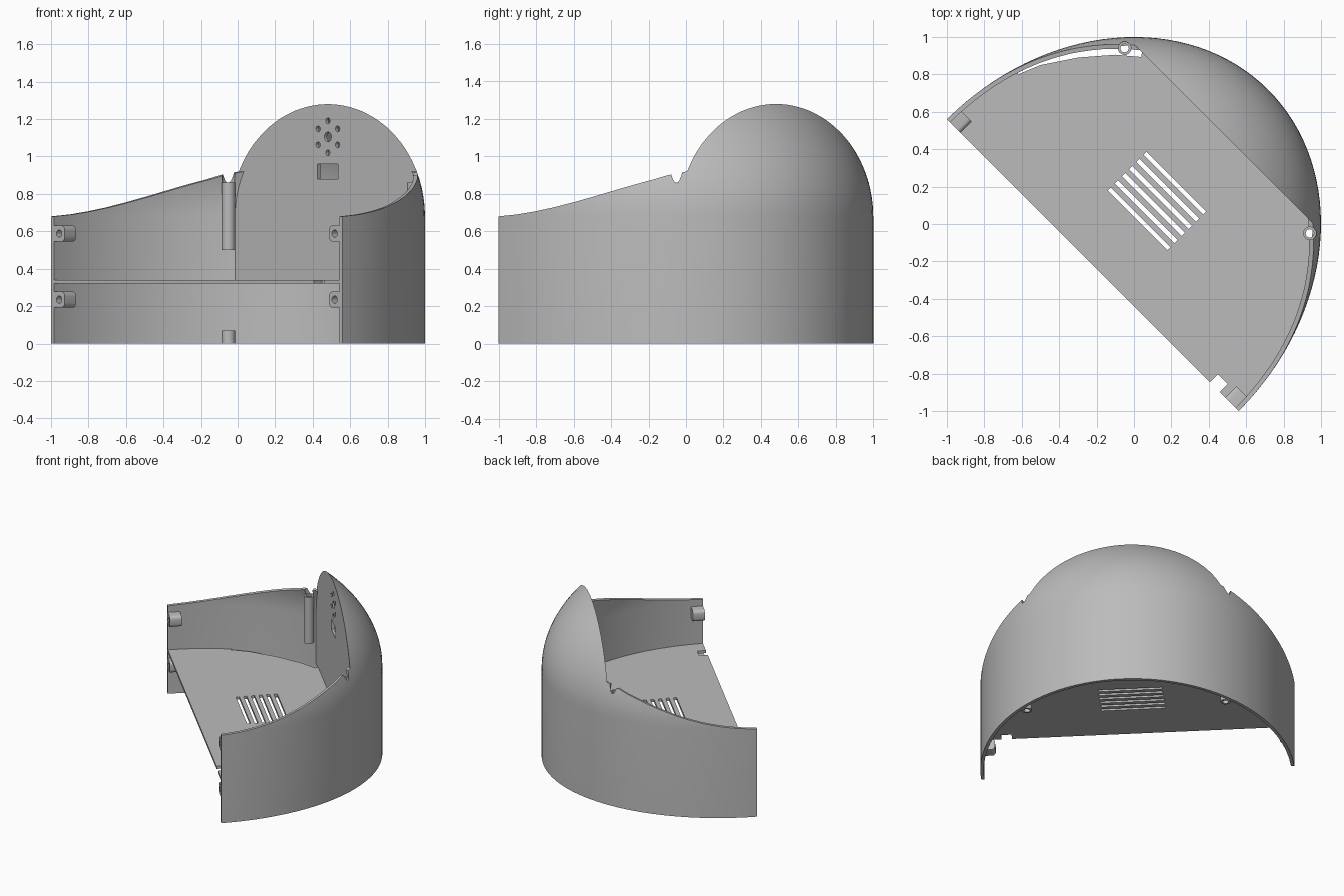
import bpy, bmesh, math
from mathutils import Matrix, Vector

if "Cube" in bpy.data.objects:
    bpy.data.objects.remove(bpy.data.objects["Cube"])

# Local frame: X = depth axis (back positive), Y = width axis; turned 45 deg at the end
U0, A, B, C, ZS = -0.311, 1.103, 1.326, 0.903, 0.68   # centre, half width, depth, dome rise, spring line
FACE = 0.68
grey = bpy.data.materials.new("warm_grey")
grey.diffuse_color = (0.5, 0.5, 0.5, 1)
grey.use_nodes = True
grey.node_tree.nodes["Principled BSDF"].inputs["Base Color"].default_value = grey.diffuse_color
parts = []


def finish(name, bm):
    bmesh.ops.recalc_face_normals(bm, faces=bm.faces)
    me = bpy.data.meshes.new(name)
    bm.to_mesh(me)
    bm.free()
    ob = bpy.data.objects.new(name, me)
    bpy.context.collection.objects.link(ob)
    me.materials.append(grey)
    return ob


def box(name, u, v, z):
    bm = bmesh.new()
    bmesh.ops.create_cube(bm, size=1)
    for p in bm.verts:
        p.co = [(r[0] + r[1]) / 2 + c * (r[1] - r[0]) for r, c in zip((u, v, z), p.co)]
    return finish(name, bm)


def rod(name, centre, r, length, axis='Z', n=24):
    bm = bmesh.new()
    m = Matrix.Rotation(math.pi / 2, 4, 'Y') if axis == 'X' else Matrix()
    bmesh.ops.create_cone(bm, cap_ends=True, segments=n, radius1=r, radius2=r, depth=length,
                          matrix=Matrix.Translation(centre) @ m)
    return finish(name, bm)


def prism(name, pts, lo, hi, upright=False):
    """Extrude a plan outline along z, or a side outline (u, z) along the width."""
    bm = bmesh.new()
    f = bm.faces.new([bm.verts.new((p[0], lo, p[1]) if upright else (p[0], p[1], lo)) for p in pts])
    ext = bmesh.ops.extrude_face_region(bm, geom=[f])["geom"]
    d = Vector((0, hi - lo, 0)) if upright else Vector((0, 0, hi - lo))
    bmesh.ops.translate(bm, vec=d, verts=[g for g in ext if isinstance(g, bmesh.types.BMVert)])
    return finish(name, bm)


def dome(name, t, bottom, n=128, rows=28):
    """Elliptical drum with an ellipsoid cap, inset by t."""
    bm = bmesh.new()
    prof = [(1, bottom)] + [(math.cos(k * math.pi / 2 / rows), ZS + (C - t) * math.sin(k * math.pi / 2 / rows))
                            for k in range(rows)]
    rings = [[bm.verts.new((U0 + (B - t) * s * math.cos(2 * math.pi * i / n),
                            (A - t) * s * math.sin(2 * math.pi * i / n), z)) for i in range(n)] for s, z in prof]
    for lo, hi in zip(rings, rings[1:]):
        for i in range(n):
            bm.faces.new((lo[i], lo[(i + 1) % n], hi[(i + 1) % n], hi[i]))
    top = bm.verts.new((U0, 0, ZS + C - t))
    for i in range(n):
        bm.faces.new((rings[-1][i], rings[-1][(i + 1) % n], top))
    bm.faces.new(rings[0])
    return finish(name, bm)


def combine(ob, tool, op='DIFFERENCE'):
    m = ob.modifiers.new("cut", 'BOOLEAN')
    m.operation, m.object, m.solver = op, tool, 'EXACT'
    bpy.context.view_layer.objects.active = ob
    bpy.ops.object.modifier_apply(modifier=m.name)
    bpy.data.objects.remove(tool)
    return ob


def plan(x, y):
    return ((x + y) / math.sqrt(2), (y - x) / math.sqrt(2))


# Shell: hollow dome, open at the front, with a sweeping rim up to the upright face
shell = dome("shell", 0, 0)
combine(shell, dome("hollow", 0.024, -0.2))
rim = [(U0, 0.68), (-0.18, 0.69), (-0.06, 0.706), (0.06, 0.728), (0.177, 0.756), (0.28, 0.785),
       (0.38, 0.817), (0.47, 0.848), (0.555, 0.877), (0.61, 0.9), (FACE, 0.92)]
combine(shell, prism("opening", [(-2, -1), (U0, -1)] + rim + [(FACE, 2), (-2, 2)], -2, 2, True))
post = plan(-0.05, 0.94)
for s in (1, -1):
    combine(shell, rod("rim_notch", (post[0], s * post[1], 1.045), 0.034, 0.4))
parts.append(shell)

# Upright face with a ring of holes and a window
face = box("upright_face", (FACE, FACE + 0.02), (-1, 1), (0.33, 1.5))
combine(face, dome("face_outline", 0.004, 0), 'INTERSECT')
for k in range(6):
    a = math.radians(90 + 60 * k)
    combine(face, rod("hole", (FACE, 0.085 * math.cos(a), 1.105 + 0.085 * math.sin(a)), 0.016, 0.2, 'X', 16))
combine(face, rod("hole", (FACE, 0, 1.105), 0.026, 0.2, 'X'))
combine(face, box("window", (0.6, 0.8), (-0.078, 0.078), (0.88, 0.96)))
parts.append(face)

# Floor plate with vent slots, corner notch and a side gap
floor = box("floor_plate", (U0, 2), (-2, 2), (0.32, 0.34))
combine(floor, dome("floor_outline", 0.02, 0), 'INTERSECT')
for k in range(6):
    u = 0.039 + 0.054 * k
    combine(floor, box("slot", (u - 0.012, u + 0.012), (-0.225, 0.225), (0.2, 0.5)))
combine(floor, box("corner_notch", (-0.4, -0.25), (-0.96, -0.885), (0.2, 0.5)))
gap = [(-0.62, 0.8), (-0.5, 0.85), (-0.3, 0.89), (-0.1, 0.905), (0.04, 0.893), (0.06, 1.1), (-0.62, 1.1)]
combine(floor, prism("side_gap", [plan(*p) for p in gap], 0.2, 0.5))
parts.append(floor)

for s, side in ((1, "left"), (-1, "right")):
    # Screw bosses at the wall ends
    for z, level in ((0.588, "upper"), (0.235, "lower")):
        v = sorted((s * 1.0, s * 1.09))
        boss = box(f"{level}_boss_{side}", (U0, U0 + 0.085), v, (z - 0.043, z + 0.043))
        bm = bmesh.new()
        bm.from_mesh(boss.data)
        edges = [e for e in bm.edges if all(abs(p.co.y - s * 1.0) < 1e-4 for p in e.verts)
                 and abs(e.verts[0].co.z - e.verts[1].co.z) < 1e-4
                 and abs(e.verts[0].co.x - e.verts[1].co.x) > 0.01]
        bmesh.ops.bevel(bm, geom=edges, offset=0.025, segments=4, profile=0.5, affect='EDGES')
        bm.to_mesh(boss.data)
        bm.free()
        combine(boss, rod("screw_hole", (U0, s * 1.042, z), 0.02, 0.12, 'X', 16))
        parts.append(boss)
    # Screw tubes beside the face, and short feet below them
    for name, lo, hi in (("screw_tube", 0.5, 0.86), ("screw_foot", 0, 0.07)):
        c = (post[0], s * post[1], (lo + hi) / 2)
        tube = rod(f"{name}_{side}", c, 0.036, hi - lo)
        combine(tube, rod("bore", c, 0.022, 1))
        parts.append(tube)
    # Clear the bore through the floor
    combine(floor, rod("floor_bore", (post[0], s * post[1], 0.33), 0.022, 0.2))

for ob in parts:
    ob.data.transform(Matrix.Rotation(math.pi / 4, 4, 'Z'))
    bpy.ops.object.select_all(action='DESELECT')
    ob.select_set(True)
    bpy.context.view_layer.objects.active = ob
    bpy.ops.object.shade_smooth_by_angle(angle=math.radians(30))
